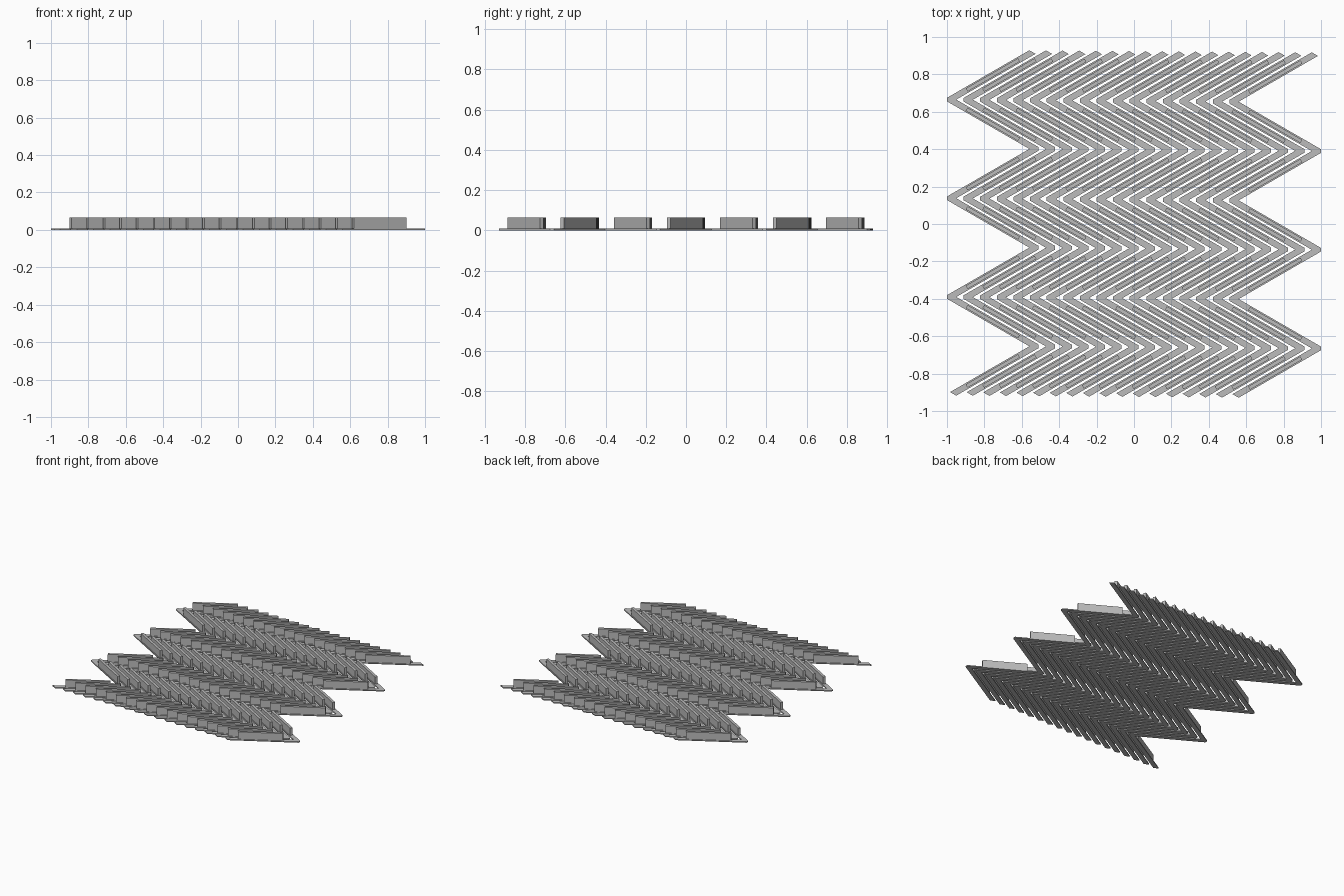
import bpy, bmesh, math
from mathutils import Vector, Matrix

cube = bpy.data.objects.get("Cube")
if cube:
    bpy.data.objects.remove(cube, do_unlink=True)

ANGLE = math.radians(30)
TAN = math.tan(ANGLE)
STEP = 0.2638              # y distance between bends
AMP = STEP / TAN / 2       # half swing of the zigzag
HALF = 0.0165              # half strip width
BLUNT = 0.0165             # blunted outer bend
BASE, TOP = 0.008, 0.065
COUNT = 18
PITCH = Vector((1.51, -0.0112, 0)) / (COUNT - 1)

grey = bpy.data.materials.new("plain grey")
grey.use_nodes = True
grey.diffuse_color = (0.5, 0.5, 0.5, 1)
grey.node_tree.nodes["Principled BSDF"].inputs["Base Color"].default_value = (0.5, 0.5, 0.5, 1)


def add_row(name, bm):
    """Turn a bmesh into an object repeated sideways in a centred row."""
    bmesh.ops.recalc_face_normals(bm, faces=bm.faces)
    mesh = bpy.data.meshes.new(name)
    bm.to_mesh(mesh)
    bm.free()
    mesh.materials.append(grey)
    obj = bpy.data.objects.new(name, mesh)
    bpy.context.collection.objects.link(obj)
    obj.location = -PITCH * (COUNT - 1) / 2
    row = obj.modifiers.new("row", 'ARRAY')
    row.count = COUNT
    row.use_relative_offset = False
    row.use_constant_offset = True
    row.constant_offset_displace = PITCH


# Flat zigzag strips: one edge outline, the other is its half-turn
reach = 2 * AMP - HALF
end = Vector((-AMP + reach, 2.5 * STEP + reach * TAN))
cut = Vector((math.cos(ANGLE), -math.sin(ANGLE))) * HALF / math.sin(2 * ANGLE)
edge = [end - cut]
for k in range(6):
    y = (2.5 - k) * STEP
    if k % 2 == 0:
        rise = (2 * HALF - BLUNT) * TAN
        edge += [Vector((-AMP - BLUNT, y + rise)), Vector((-AMP - BLUNT, y - rise))]
    else:
        edge.append(Vector((AMP - 2 * HALF, y)))
edge.append(-end - cut)

bm = bmesh.new()
face = bm.faces.new([bm.verts.new((p.x, p.y, 0)) for p in edge + [-p for p in edge]])
solid = bmesh.ops.extrude_face_region(bm, geom=[face])
bmesh.ops.translate(bm, vec=(0, 0, BASE),
                    verts=[v for v in solid["geom"] if isinstance(v, bmesh.types.BMVert)])
add_row("zigzag_strips", bm)

# Upright fins centred on every straight leg
bm = bmesh.new()
for j in range(7):
    turn = ANGLE if j % 2 == 0 else -ANGLE
    place = (Matrix.Translation((0, (3 - j) * STEP, (BASE + TOP) / 2))
             @ Matrix.Rotation(turn, 4, 'Z')
             @ Matrix.Diagonal((0.323, 0.02, TOP - BASE, 1)))
    bmesh.ops.create_cube(bm, size=1, matrix=place)
add_row("upright_fins", bm)
